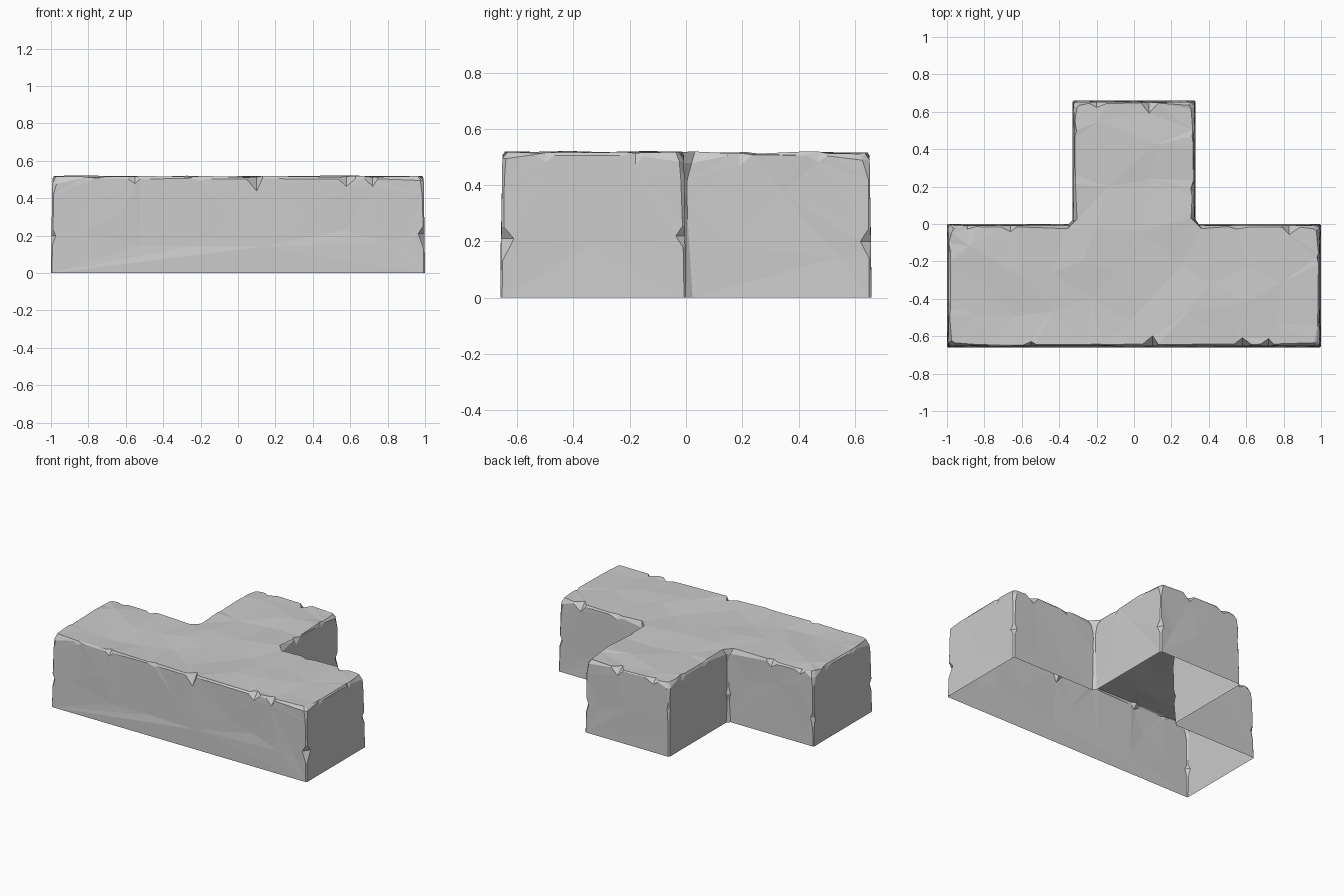
import bpy, bmesh, random
from mathutils import Vector
from mathutils.geometry import delaunay_2d_cdt

if "Cube" in bpy.data.objects:
    bpy.data.objects.remove(bpy.data.objects["Cube"])

random.seed(7)
R = random.uniform
TOP, LEAN = 0.515, 0.014

# T-shaped footprint, counter-clockwise: x, y, height of the corner chip, chip width
CORNERS = [(-1, -.66, .20, .035), (1, -.66, .21, .045), (1, 0, .22, .035), (.33, 0, .34, .012),
           (.33, .66, .20, .04), (-.33, .66, .33, .02), (-.33, 0, .2, .025), (-1, 0, .2, .03)]
# Chips along the top edge of each wall: distance along wall, drop, inset
CHIPS = [[(.2, .015, .01), (.45, .025, .025), (.8, .01, .012), (1.1, .065, .055),
          (1.58, .04, .045), (1.72, .04, .04)],
         [(.16, .02, .012), (.48, .03, .015)],
         [(.17, .04, .05), (.45, .02, .02)],
         [(.19, .035, .02), (.47, .02, .012)],
         [(.25, .04, .06), (.53, .025, .03)],
         [(.16, .03, .015), (.4, .015, .01)],
         [(.33, .03, .035), (.56, .02, .02)],
         [(.15, .03, .012), (.45, .015, .012)]]

N = len(CORNERS)
P = [Vector((c[0], c[1], 0)) for c in CORNERS]
LEN = [(P[(i + 1) % N] - P[i]).length for i in range(N)]
DIR = [(P[(i + 1) % N] - P[i]).normalized() for i in range(N)]
NORMAL = [Vector((d.y, -d.x, 0)) for d in DIR]
SIGN = [1 if DIR[i - 1].cross(DIR[i]).z > 0 else -1 for i in range(N)]


def pos(i, t, z, inset=0.0):
    """Point on wall i, leaning slightly inward with height."""
    return P[i] + DIR[i] * t - NORMAL[i] * (LEAN * z + inset) + Vector((0, 0, z))


def fill(bm, loop, extra):
    """Triangulate a loop of (2D, vertex) pairs with a few inner points."""
    pts = loop + extra
    out = delaunay_2d_cdt([p for p, v in pts], [], [list(range(len(loop)))], 1, 1e-6)
    for f in out[2]:
        vs = [pts[out[3][k][0]][1] for k in f if out[3][k]]
        if len(set(vs)) == 3 and not bm.faces.get(vs):
            bm.faces.new(vs)


bm = bmesh.new()

# Chipped vertical corners: one column of vertices on either side of each
before, after = [], []
for i, (x, y, zc, cw) in enumerate(CORNERS):
    a, b = [], []
    convex = SIGN[i] > 0
    for z, w in [(0, .008 if convex else .025), (zc - R(.04, .08), .01), (zc, cw),
                 (zc + R(.03, .05), .01), (.42, R(.008, .014)), (R(.475, .495), R(.02, .03))]:
        wa, wb = w * R(.6, 1.1), w * R(.6, 1.1)
        shift = SIGN[i] * LEAN * z
        for col, k, t in ((a, i - 1, LEN[i - 1] - wa - shift), (b, i, wb + shift)):
            col.append((Vector((t, z)), bm.verts.new(pos(k % N, t, z))))
    for k in range(len(a) - 1):
        bm.faces.new((a[k][1], b[k][1], b[k + 1][1], a[k + 1][1]))
    before.append(a)
    after.append(b)

# Walls, each with a ragged upper edge and a matching point on the top rim
upper, rim = [], []
for i in range(N):
    start, end = after[i], before[(i + 1) % N]
    chain, rims = [], []

    def add_rim(t, inset):
        rims.append(bm.verts.new(pos(i, t, TOP + R(-.004, .005), inset)))

    add_rim(start[-1][0].x + .012, .018)
    for t, drop, inset in CHIPS[i]:
        for tt, d, s in ((t - R(.03, .06), R(.004, .012), R(.006, .012)), (t, drop + .01, inset),
                         (t + R(.025, .05), R(.004, .012), R(.006, .012))):
            z = TOP - .002 - d
            chain.append((Vector((tt, z)), bm.verts.new(pos(i, tt, z, R(0, .003)))))
            add_rim(tt, s)
    add_rim(end[-1][0].x - .012, .018)
    inner = []
    for k in range(int(LEN[i] * 5)):
        t, z = LEN[i] * (k + R(.3, .9)) / int(LEN[i] * 5), R(.1, .4)
        if .1 < t < LEN[i] - .1:
            inner.append((Vector((t, z)), bm.verts.new(pos(i, t, z, R(-.002, .007)))))
    fill(bm, [start[0]] + end + chain[::-1] + start[:0:-1], inner)
    upper += [start[-1][1]] + [v for p, v in chain] + [end[-1][1]]
    rim += rims

# Worn bevel between walls and top
M = len(rim)
for k in range(M):
    j = (k + 1) % M
    bm.faces.new((upper[k], upper[j], rim[j], rim[k]))

# Uneven top surface
inner = []
while len(inner) < 24:
    p = Vector((R(-.88, .88), R(-.55, .55)))
    in_t = p.y < -.1 or abs(p.x) < .22
    if in_t and all((p - q).length > .17 for q, v in inner):
        inner.append((p, bm.verts.new((p.x, p.y, TOP + R(-.01, .008)))))
fill(bm, [(v.co.to_2d(), v) for v in rim], inner)

# The underside stays open; flat triangulated facets
bmesh.ops.triangulate(bm, faces=bm.faces[:])
bmesh.ops.delete(bm, geom=[v for v in bm.verts if not v.link_faces], context='VERTS')
mesh = bpy.data.meshes.new("stone_t_block")
bm.to_mesh(mesh)
bm.free()
bpy.context.collection.objects.link(bpy.data.objects.new("stone_t_block", mesh))
